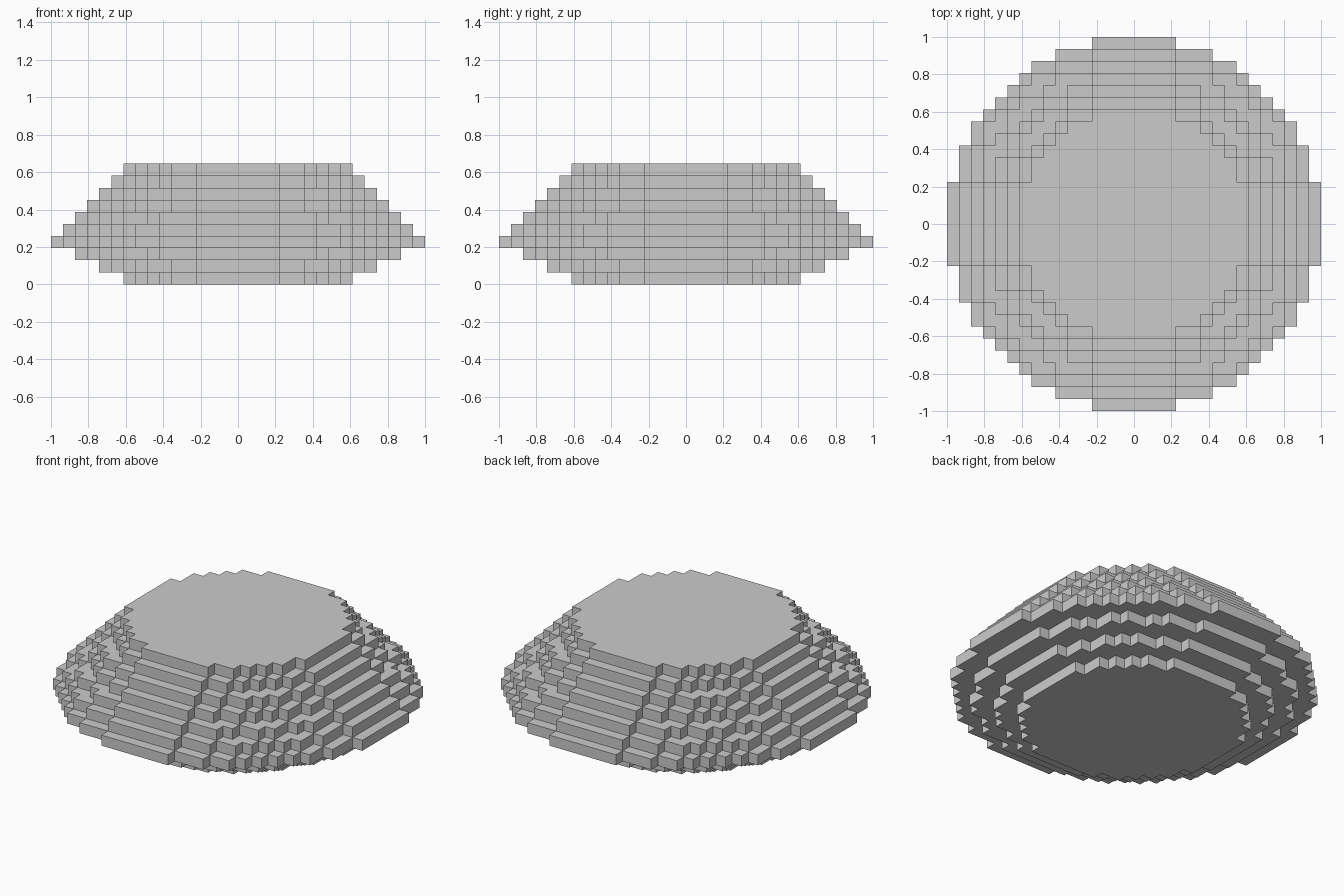
import bpy
import bmesh
import math

cube = bpy.data.objects.get("Cube")
if cube:
    bpy.data.objects.remove(cube, do_unlink=True)

CELL = 2 / 31  # edge length of one block

grey = bpy.data.materials.new("light_grey")
grey.use_nodes = True
COLOUR = (0.6, 0.6, 0.6, 1)
grey.diffuse_color = COLOUR
grey.node_tree.nodes["Principled BSDF"].inputs["Base Color"].default_value = COLOUR


def stepped_outline(radius):
    """Counter-clockwise outline of a blocky circle, radius in whole cells."""
    limit = (radius + 0.5) ** 2
    corner = []
    last = None
    # Walk one quadrant from the +x side to the +y side
    for row in range(radius + 1):
        half = math.isqrt(int(limit - row * row)) + 0.5
        if last is not None and half != last:
            corner += [(last, row - 0.5), (half, row - 0.5)]
        last = half
    corner.append((last, radius + 0.5))
    # The first step already starts at the flat +x side
    outline = []
    for _ in range(4):
        outline += corner
        corner = [(-y, x) for x, y in corner]
    # Drop repeated points and points in the middle of straight runs
    clean = []
    n = len(outline)
    for i, (x, y) in enumerate(outline):
        px, py = outline[i - 1]
        nx, ny = outline[(i + 1) % n]
        if (x - px) * (ny - y) != (y - py) * (nx - x):
            clean.append((x, y))
    return clean


def add_layer(name, radius, level):
    """One flat blocky disc, a single cell thick."""
    bm = bmesh.new()
    base = bm.faces.new([bm.verts.new((x * CELL, y * CELL, level * CELL))
                         for x, y in stepped_outline(radius)])
    top = bmesh.ops.extrude_face_region(bm, geom=[base], use_keep_orig=True)
    raised = [v for v in top["geom"] if isinstance(v, bmesh.types.BMVert)]
    bmesh.ops.translate(bm, verts=raised, vec=(0, 0, CELL))
    bmesh.ops.recalc_face_normals(bm, faces=bm.faces)
    mesh = bpy.data.meshes.new(name)
    bm.to_mesh(mesh)
    bm.free()
    mesh.materials.append(grey)
    obj = bpy.data.objects.new(name, mesh)
    bpy.context.collection.objects.link(obj)


# Underside widens two cells per layer, the upper side narrows one per layer
radii = list(range(9, 15, 2)) + list(range(15, 8, -1))
for level, radius in enumerate(radii):
    part = "underside" if level < 3 else "rim" if level == 3 else "upper"
    add_layer(f"{part}_layer_{level + 1}", radius, level)
